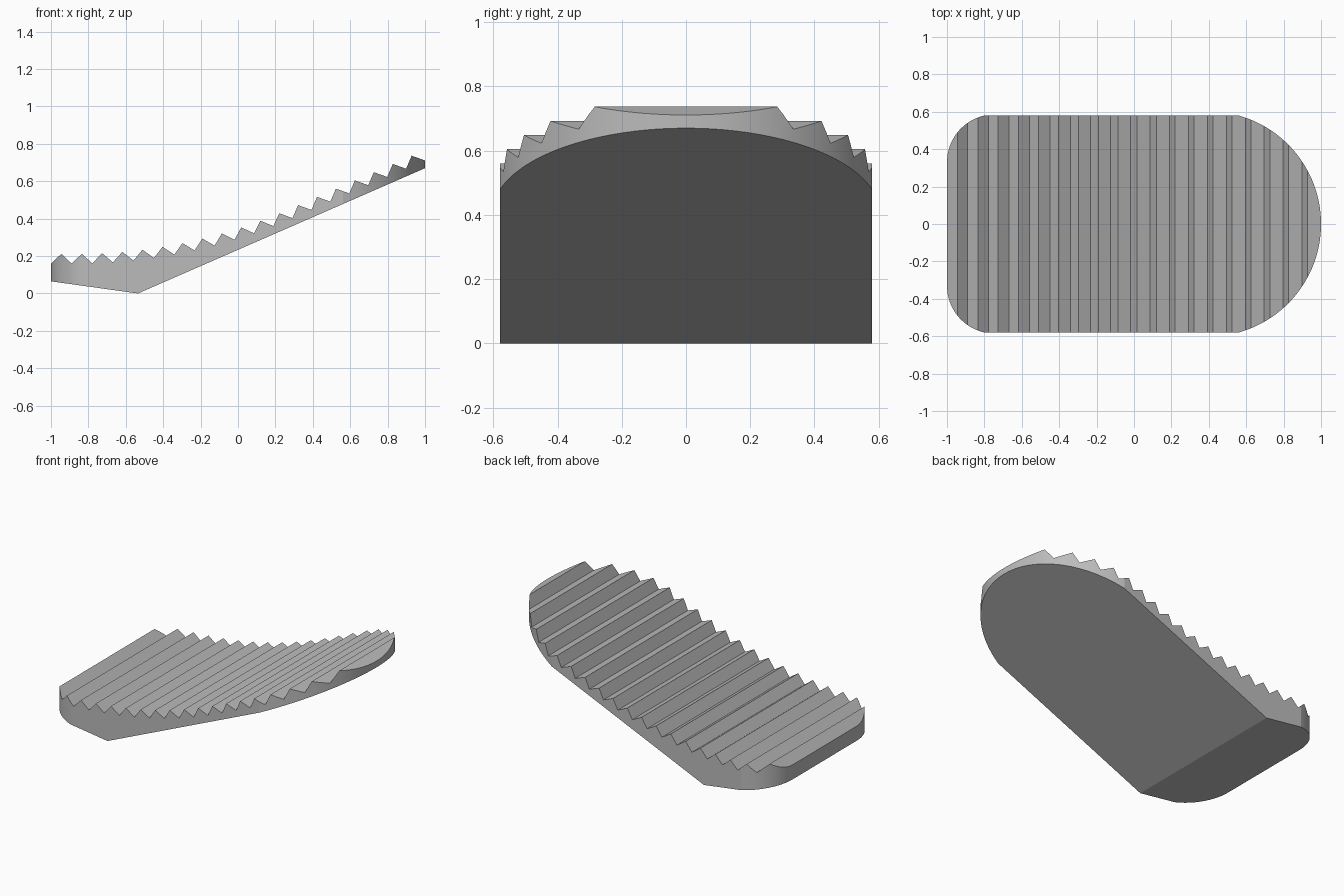
import bpy
import bmesh
from math import sin, cos, asin, radians, sqrt, pi
from mathutils import Vector

cube = bpy.data.objects.get("Cube")
if cube:
    bpy.data.objects.remove(cube, do_unlink=True)

HALF_WIDTH = 0.58
TEETH = 19
TOOTH_HEIGHT = 0.052


def prism(name, outline, offset):
    """Extrude a closed 3D outline along an offset into a solid."""
    bm = bmesh.new()
    face = bm.faces.new([bm.verts.new(p) for p in outline])
    grown = bmesh.ops.extrude_face_region(bm, geom=[face])["geom"]
    moved = [g for g in grown if isinstance(g, bmesh.types.BMVert)]
    bmesh.ops.translate(bm, verts=moved, vec=offset)
    bmesh.ops.recalc_face_normals(bm, faces=bm.faces)
    mesh = bpy.data.meshes.new(name)
    bm.to_mesh(mesh)
    bm.free()
    obj = bpy.data.objects.new(name, mesh)
    bpy.context.collection.objects.link(obj)
    return obj


# Tread line: short flat, then an upward bend, then a straight ramp
FLAT, RADIUS, RAMP = 0.14, 2.85, radians(23.5)
BEND = RADIUS * RAMP
LENGTH = FLAT + BEND + (1 + 1 - FLAT - RADIUS * sin(RAMP)) / cos(RAMP)


def tread(s):
    angle = min(max(s - FLAT, 0) / RADIUS, RAMP)
    rest = max(s - FLAT - BEND, 0)
    x = -1 + min(s, FLAT) + RADIUS * sin(angle) + rest * cos(angle)
    z = 0.16 + RADIUS * (1 - cos(angle)) + rest * sin(angle)
    return Vector((x, 0, z)), Vector((-sin(angle), 0, cos(angle)))


# Side profile with saw teeth standing square to the tread line
step = LENGTH / TEETH
profile = [Vector((1, 0, 0.67)), Vector((-0.535, 0, 0)), Vector((-1, 0, 0.065))]
for i in range(TEETH):
    profile.append(tread(i * step)[0])
    middle, normal = tread((i + 0.5) * step)
    profile.append(middle + normal * TOOTH_HEIGHT)
profile.append(tread(LENGTH)[0])
for p in profile:
    p.y = -HALF_WIDTH
pad = prism("serrated_pad", profile, (0, 2 * HALF_WIDTH, 0))

# Plan outline: round nose on the right, rounded corners on the left
NOSE, CORNER, CORNER_Y = 0.602, 0.256, 0.33
nose_end = asin(HALF_WIDTH / NOSE)
corner_end = asin((HALF_WIDTH - CORNER_Y) / CORNER)
half = []
for i in range(33):
    a = nose_end * i / 32
    half.append(Vector((1 - NOSE + NOSE * cos(a), NOSE * sin(a), -1)))
for i in range(17):
    a = corner_end * (1 - i / 16)
    half.append(Vector((-1 + CORNER - CORNER * cos(a), CORNER_Y + CORNER * sin(a), -1)))
mirrored = [Vector((p.x, -p.y, p.z)) for p in reversed(half[1:])]
# Widen the straight sides slightly so they do not coincide with the pad walls
outline = half + mirrored
for p in outline:
    if abs(p.y) > HALF_WIDTH - 0.0001:
        p.y *= 1.001
cutter = prism("plan_cutter", outline, (0, 0, 3))
cutter.hide_render = True

trim = pad.modifiers.new("plan_trim", "BOOLEAN")
trim.operation = "INTERSECT"
trim.solver = "EXACT"
trim.object = cutter
bpy.ops.object.select_all(action="DESELECT")
pad.select_set(True)
bpy.context.view_layer.objects.active = pad
bpy.ops.object.modifier_apply(modifier=trim.name)
bpy.data.objects.remove(cutter, do_unlink=True)

# Single grey finish
grey = bpy.data.materials.new("light_grey")
grey.use_nodes = True
colour = (0.5, 0.5, 0.5, 1)
grey.diffuse_color = colour
grey.node_tree.nodes["Principled BSDF"].inputs["Base Color"].default_value = colour
pad.data.materials.clear()
pad.data.materials.append(grey)

bpy.ops.object.shade_smooth_by_angle(angle=radians(12))
